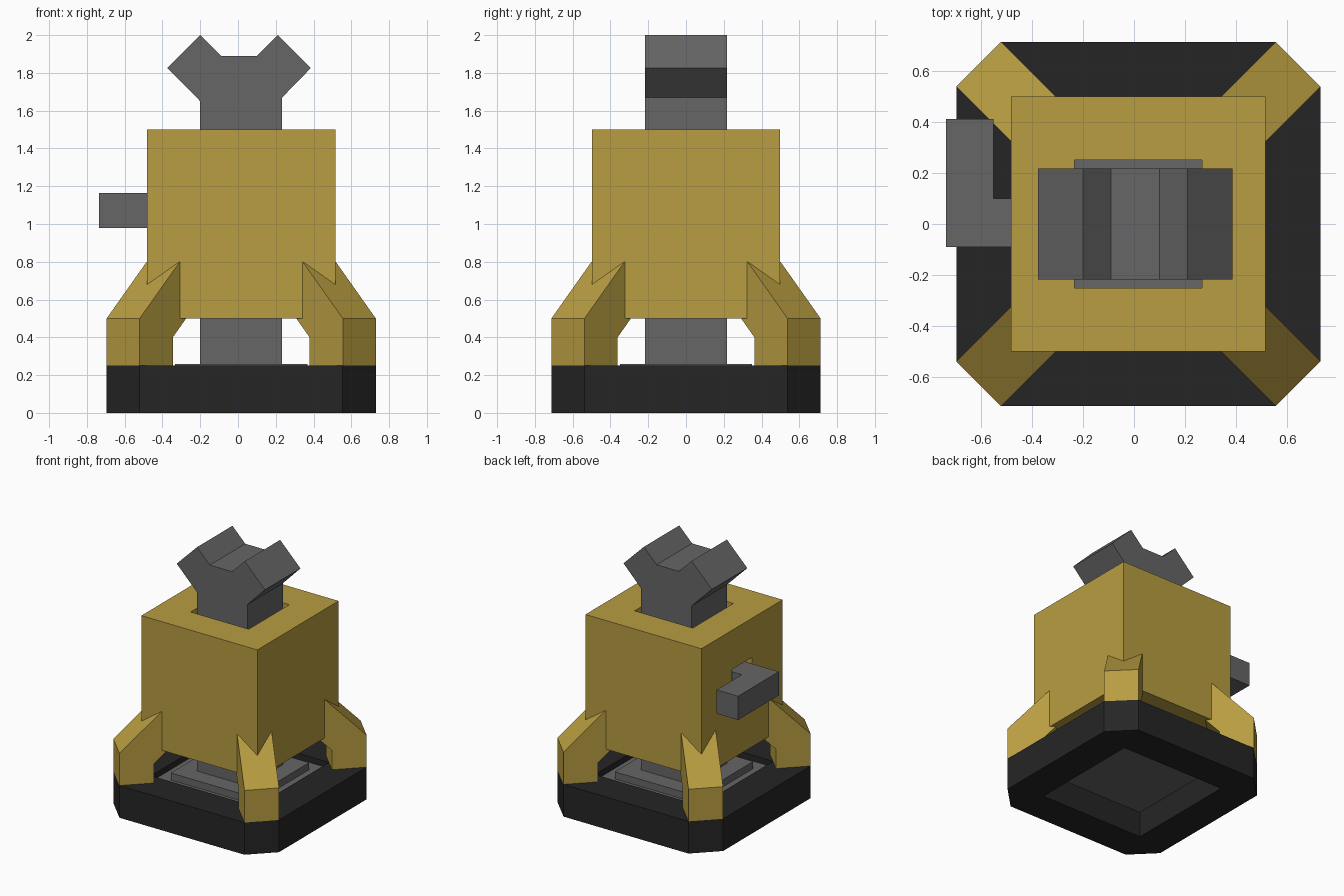
import bpy, bmesh, math
from mathutils import Matrix, Vector

if "Cube" in bpy.data.objects:
    bpy.data.objects.remove(bpy.data.objects["Cube"])

CX = 0.017  # the machine's axis sits slightly right of centre


def material(name, rgb):
    m = bpy.data.materials.new(name)
    m.diffuse_color = (*rgb, 1)
    m.use_nodes = True
    m.node_tree.nodes["Principled BSDF"].inputs["Base Color"].default_value = m.diffuse_color
    return m


YELLOW = material("yellow paint", (0.479, 0.337, 0.053))
GREY = material("grey metal", (0.133, 0.133, 0.133))
BLACK = material("black rubber", (0.0185, 0.0185, 0.0185))


def prism(name, points, lo, hi, mat, frame=None):
    """Extrude a 2D outline from lo to hi along local z, then place it."""
    bm = bmesh.new()
    face = bm.faces.new([bm.verts.new((x, y, lo)) for x, y in points])
    ext = bmesh.ops.extrude_face_region(bm, geom=[face])
    top = [g for g in ext["geom"] if isinstance(g, bmesh.types.BMVert)]
    bmesh.ops.translate(bm, verts=top, vec=(0, 0, hi - lo))
    if frame:
        bm.transform(frame)
    bmesh.ops.recalc_face_normals(bm, faces=bm.faces[:])
    mesh = bpy.data.meshes.new(name)
    bm.to_mesh(mesh)
    bm.free()
    mesh.materials.append(mat)
    obj = bpy.data.objects.new(name, mesh)
    bpy.context.collection.objects.link(obj)
    return obj


def box(name, x0, x1, y0, y1, z0, z1, mat):
    return prism(name, [(x0, y0), (x1, y0), (x1, y1), (x0, y1)], z0, z1, mat)


def block(name, half, z0, z1, mat):
    return box(name, CX - half, CX + half, -half, half, z0, z1, mat)


def cut(obj, cutter):
    mod = obj.modifiers.new("cut", "BOOLEAN")
    mod.operation = "DIFFERENCE"
    mod.solver = "EXACT"
    mod.object = cutter
    bpy.context.view_layer.update()
    dg = bpy.context.evaluated_depsgraph_get()
    mesh = bpy.data.meshes.new_from_object(obj.evaluated_get(dg))
    obj.modifiers.clear()
    obj.data = mesh
    bpy.data.objects.remove(cutter)


# local x -> radial direction, local y -> up, local z -> sideways
def upright(angle):
    r = Vector((math.cos(angle), math.sin(angle), 0))
    side = r.cross(Vector((0, 0, 1)))
    m = Matrix((r, (0, 0, 1), side)).transposed().to_4x4()
    return Matrix.Translation((CX, 0, 0)) @ m


# base ring: chamfered square with a square opening
A, B = 0.7125, 0.5375
octagon = [(A, -B), (A, B), (B, A), (-B, A), (-A, B), (-A, -B), (-B, -A), (B, -A)]
base = prism("base_ring", [(x + CX, y) for x, y in octagon], 0, 0.25, BLACK)
cut(base, block("opening", 0.45, -0.1, 0.4, BLACK))

# plates filling the ring
block("floor_plate", 0.45, 0.2, 0.205, GREY)
block("foot_plate", 0.35, 0.2, 0.26, GREY)

# four corner legs
leg = [(0.884, 0.25), (0.884, 0.5), (0.584, 0.8), (0.436, 0.8),
       (0.436, 0.6), (0.636, 0.4), (0.636, 0.25)]
for i in range(4):
    prism(f"leg_{i + 1}", leg, -0.1237, 0.1237, YELLOW,
          upright(math.radians(45 + 90 * i)))

# housing with a vertical shaft and a side slot
body = block("housing", 0.4985, 0.5, 1.5, YELLOW)
cut(body, block("shaft_hole", 0.25, 0.3, 1.7, YELLOW))
cut(body, box("side_slot", -0.6, -0.1, -0.12, 0.125, 0.95, 1.195, YELLOW))

# sliding column with forked head
fork = [(-0.217, 0.26), (0.217, 0.26), (0.217, 1.67), (0.368, 1.825),
        (0.193, 2.0), (0.083, 1.89), (-0.107, 1.89), (-0.217, 2.0),
        (-0.392, 1.825), (-0.217, 1.65)]
prism("forked_column", fork, -0.2175, 0.2175, GREY, upright(0))

# bent side handle
handle = [(-0.735, -0.09), (-0.19, -0.09), (-0.19, 0.1), (-0.55, 0.1),
          (-0.55, 0.41), (-0.735, 0.41)]
prism("side_handle", handle, 0.98, 1.165, GREY)
